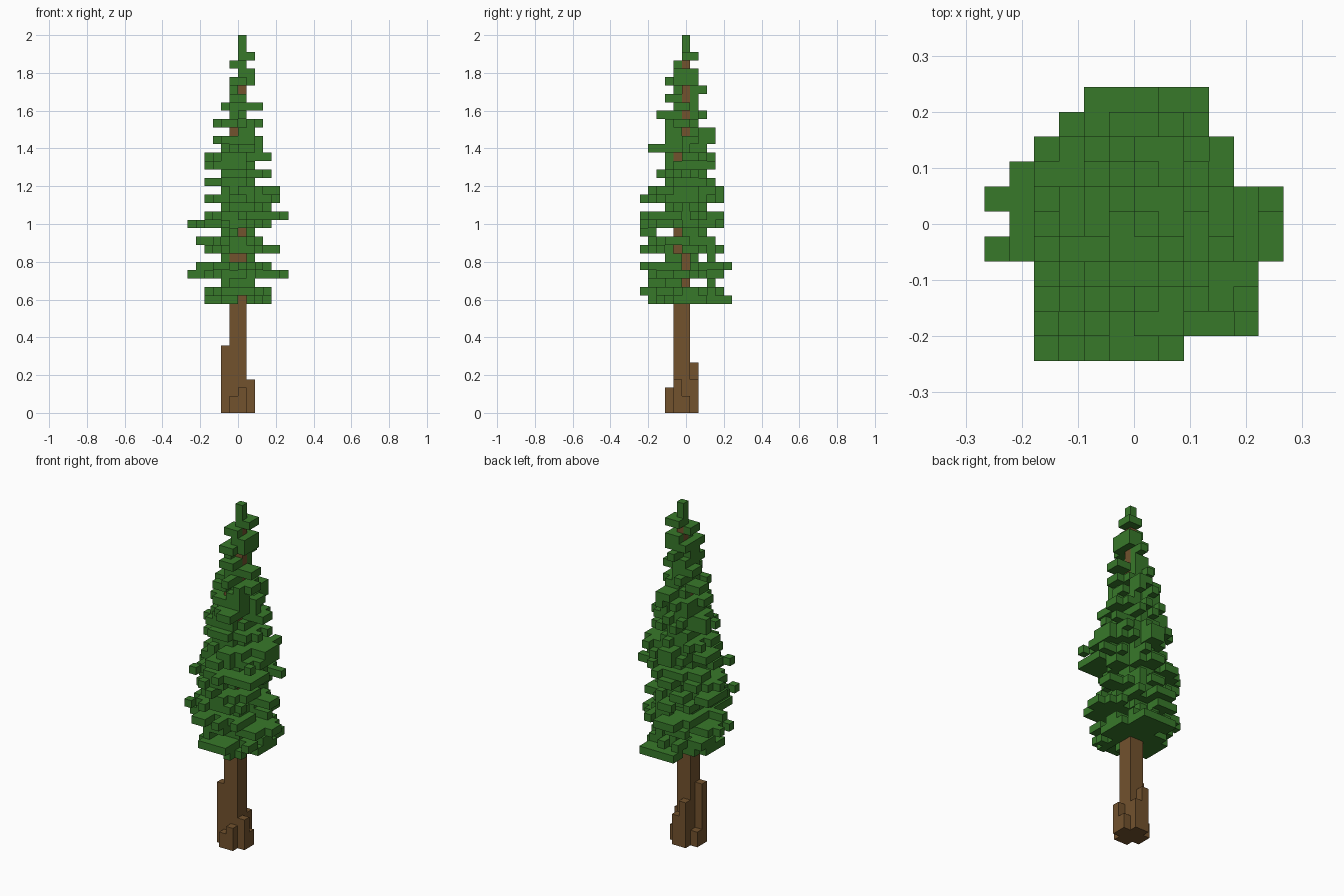
import bpy
import bmesh
import math
import random
from mathutils import Vector

random.seed(5)
if "Cube" in bpy.data.objects:
    bpy.data.objects.remove(bpy.data.objects["Cube"], do_unlink=True)

S = 2 / 45          # block size
FIRST = 13          # lowest foliage layer
SECTORS = 18        # lobes round each foliage layer


def material(name, colour):
    mat = bpy.data.materials.new(name)
    mat.use_nodes = True
    mat.diffuse_color = colour
    mat.node_tree.nodes["Principled BSDF"].inputs["Base Color"].default_value = colour
    return mat


def block_object(name, cells, solid, mat):
    """Build only the block faces that are not covered by another block."""
    bm = bmesh.new()
    for cell in sorted(cells):
        centre = Vector((cell[0] + 0.5, cell[1], cell[2] + 0.5))
        for axis in range(3):
            for sign in (-1, 1):
                step = [0, 0, 0]
                step[axis] = sign
                if tuple(c + d for c, d in zip(cell, step)) in solid:
                    continue
                normal = Vector(step)
                u = Vector((0, 0, 0))
                u[(axis + 1) % 3] = 0.5
                v = normal.cross(u)
                ring = (-u - v, u - v, u + v, v - u)
                bm.faces.new([bm.verts.new((centre + normal / 2 + r) * S) for r in ring])
    bmesh.ops.remove_doubles(bm, verts=bm.verts, dist=S / 100)
    mesh = bpy.data.meshes.new(name)
    bm.to_mesh(mesh)
    bm.free()
    mesh.materials.append(mat)
    obj = bpy.data.objects.new(name, mesh)
    bpy.context.collection.objects.link(obj)


def branch(tip):
    """Row of blocks from the trunk to a branch tip."""
    steps = max(abs(c) for c in tip) or 1
    return {tuple(round(c * i / steps) for c in tip) for i in range(steps + 1)}


# Trunk: a square column, thinner near the top
trunk = {(x, y, z) for x in (-1, 0) for y in (-1, 0) for z in range(34)}
trunk |= {(0, 0, z) for z in range(34, 42)}

# Root flares of different heights round the trunk
roots = {(-2, -1): 8, (-2, 0): 2, (-1, -2): 2, (0, -2): 3,
         (1, -1): 4, (1, 0): 2, (0, 1): 4, (-1, 1): 6}
for (x, y), height in roots.items():
    trunk |= {(x, y, z) for z in range(height)}

# Outline of the whole crown from above: first and last column of each row
crown = {5: (-2, 2), 4: (-3, 2), 3: (-4, 3), 2: (-5, 3), 1: (-6, 5), 0: (-5, 5),
         -1: (-6, 5), -2: (-5, 4), -3: (-5, 4), -4: (-4, 4), -5: (-4, 1)}

# Reach of each foliage layer in blocks: left edge, right edge, first row, last row
layers = [
    (-4, 4, -4, 5), (-4, 4, -5, 4), (-2, 2, -4, 3), (-6, 6, -4, 4),
    (-5, 4, -5, 5), (-2, 2, -2, 3), (-4, 5, -5, 4), (-5, 3, -4, 3),
    (-2, 2, -5, 2), (-6, 4, -5, 4), (-4, 6, -5, 4), (-2, 4, -2, 2),
    (-4, 5, -5, 4), (-2, 5, -4, 4), (-4, 2, -2, 3), (-2, 4, -3, 2),
    (-4, 2, -2, 3), (-4, 4, -2, 3), (-2, 3, -4, 2), (-3, 3, -2, 3),
    (-1, 2, -2, 3), (-3, 3, -2, 1), (-1, 1, -3, 2), (-2, 3, -1, 1),
    (-1, 1, -2, 1), (-1, 1, -1, 2), (-1, 2, -2, 1), (0, 2, -1, 1),
    (-1, 1, -1, 0), (0, 2, 0, 1), (0, 1, 0, 0), (0, 1, 0, 0),
]

# Long diagonal branches, by layer
diagonals = {13: (2, 5), 14: (1, -5), 17: (-2, 5), 19: (-4, -5), 20: (-5, 2),
             22: (-4, 3), 23: (-4, -4), 25: (4, -4), 26: (3, 3)}

# Openings that bare the trunk, as (layer, column) seen from the front and side
open_front = {(13, 0), (18, -1), (18, 0), (21, 0), (33, -1), (38, 0)}
open_side = {(15, 0), (17, 0), (18, 0), (19, -1), (21, -1), (30, -1),
             (33, 0), (35, 0), (38, 0), (41, 0)}
open_through = {(21, -2), (21, -3), (15, 1), (15, 2), (18, 2)}

foliage = set()
for z, (x0, x1, y0, y1) in enumerate(layers, FIRST):
    # Ragged pad: every lobe has its own reach, and the trunk stays wrapped
    reach = [random.uniform(0.25, 1.3) for _ in range(SECTORS)]
    area = {(x, y) for y in range(y0, y1 + 1) for x in range(x0, x1)
            if crown[y][0] <= x <= crown[y][1]}
    layer = set()
    for x, y in sorted(area):
        across = (x + 0.5) / (x1 if x >= 0 else -x0)
        along = y / (y1 + 0.5 if y >= 0 else 0.5 - y0)
        turn = math.atan2(along, across) / math.tau % 1
        wraps = any((x + dx, y + dy, z) in trunk
                    for dx, dy in ((1, 0), (-1, 0), (0, 1), (0, -1)))
        if wraps or across ** 2 + along ** 2 < reach[int(turn * SECTORS)]:
            layer.add((x, y))
    # Branch tips that reach the full extent on all four sides
    for end in (x0, x1 - 1):
        row = random.choice([y for y in (-1, 0, 1) if (end, y) in area])
        layer |= branch((end, row))
    for end in (y0, y1):
        col = random.choice([x for x in (-2, -1, 0, 1) if (x, end) in area])
        layer |= branch((col, end))
    if z in diagonals:
        layer |= branch(diagonals[z])
    for x, y in layer & area:
        hidden = ((z, x) in open_front and y < 0 or (z, y) in open_side and x >= 0
                  or (z, y) in open_through)
        if not hidden:
            foliage.add((x, y, z))
foliage -= trunk

solid = trunk | foliage
block_object("trunk", trunk, solid, material("bark brown", (0.17, 0.085, 0.027, 1)))
block_object("foliage", foliage, solid, material("needle green", (0.039, 0.19, 0.023, 1)))
